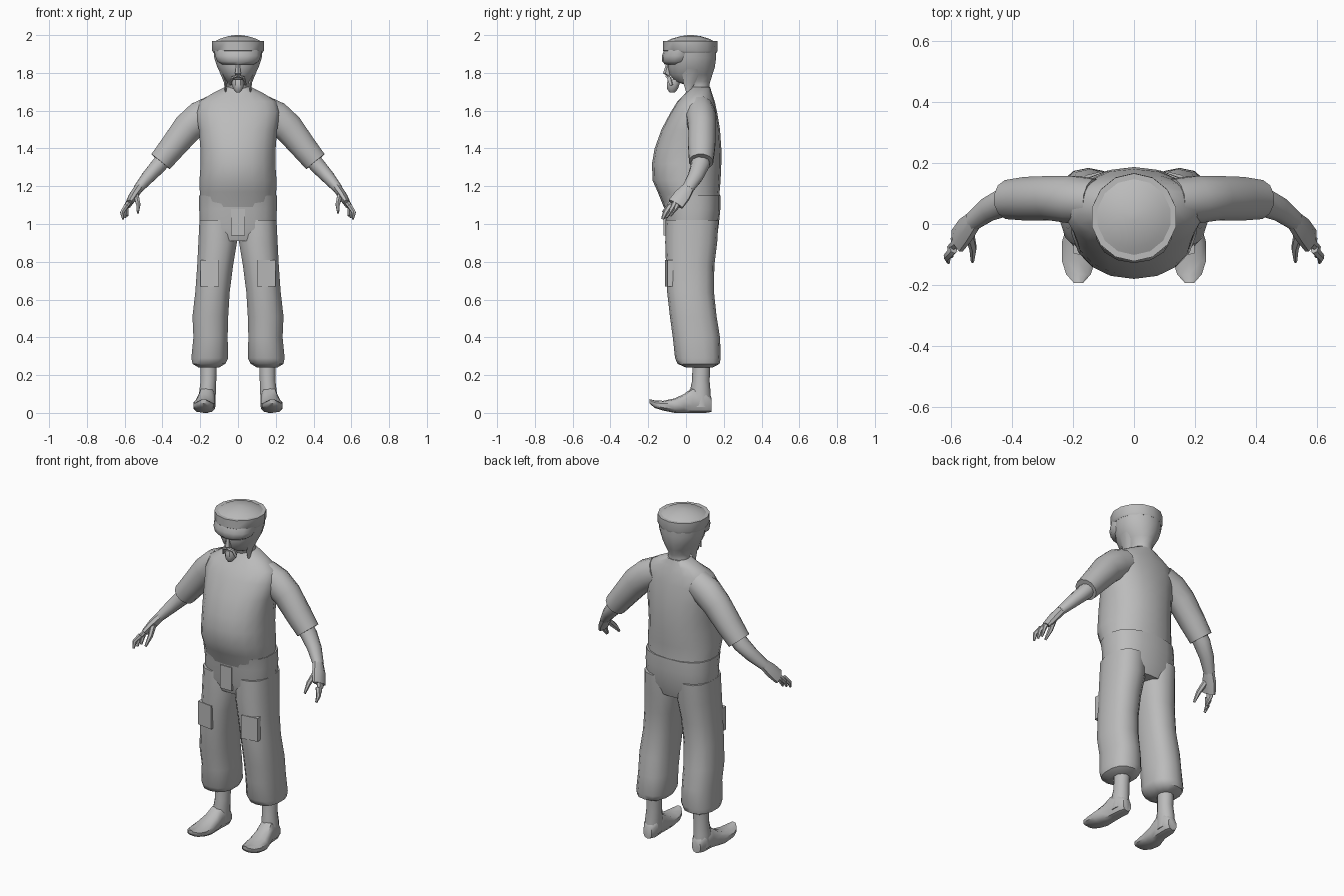
import bpy, bmesh, math
from mathutils import Vector

grey = bpy.data.materials.new("plain grey")
grey.diffuse_color = (0.5, 0.5, 0.5, 1)


def finish(name, bm, mirror=False, angle=45):
    bmesh.ops.recalc_face_normals(bm, faces=bm.faces[:])
    me = bpy.data.meshes.new(name)
    bm.to_mesh(me)
    bm.free()
    me.materials.append(grey)
    me.shade_smooth()
    me.set_sharp_from_angle(angle=math.radians(angle))
    ob = bpy.data.objects.new(name, me)
    bpy.context.collection.objects.link(ob)
    if mirror:
        mod = ob.modifiers.new("mirror", 'MIRROR')
        mod.use_mirror_merge = False
    return ob


def loft(name, rings, n=14, p=2.0, mirror=False, angle=45):
    """Skin superelliptic rings given as (centre, u radius vector, v radius vector)."""
    bm = bmesh.new()
    loops = []
    for c, u, v in rings:
        ring = []
        for i in range(n):
            a = 2 * math.pi * (i + 0.5) / n
            ca, sa = math.cos(a), math.sin(a)
            ca = math.copysign(abs(ca) ** (2 / p), ca)
            sa = math.copysign(abs(sa) ** (2 / p), sa)
            ring.append(bm.verts.new(Vector(c) + Vector(u) * ca + Vector(v) * sa))
        loops.append(ring)
    for a, b in zip(loops, loops[1:]):
        for i in range(n):
            j = (i + 1) % n
            bm.faces.new((a[i], a[j], b[j], b[i]))
    bm.faces.new(loops[0])
    bm.faces.new(loops[-1])
    return finish(name, bm, mirror, angle)


def stack(name, rows, **kw):
    """Upright loft from rows of (z, x0, x1, y0, y1)."""
    return loft(name, [(((x0 + x1) / 2, (y0 + y1) / 2, z), ((x1 - x0) / 2, 0, 0),
                        (0, (y1 - y0) / 2, 0)) for z, x0, x1, y0, y1 in rows], **kw)


def body(name, rows, **kw):
    """Symmetric upright loft from rows of (z, half width, y0, y1)."""
    return stack(name, [(z, -w, w, y0, y1) for z, w, y0, y1 in rows], **kw)


def limb(name, rows, **kw):
    """Loft along a path from rows of (x, y, z, radius, depth radius)."""
    pts = [Vector(r[:3]) for r in rows]
    rings = []
    for i, r in enumerate(rows):
        t = (pts[min(i + 1, len(pts) - 1)] - pts[max(i - 1, 0)]).normalized()
        side = Vector((-t.z, 0, t.x)).normalized()
        rings.append((pts[i], side * r[3], t.cross(side) * r[4]))
    return loft(name, rings, mirror=True, **kw)


def plate(name, lo, hi, mirror=False, skew=0.0):
    bm = bmesh.new()
    bmesh.ops.create_cube(bm, size=1)
    for v in bm.verts:
        x, y, z = [l + (h - l) * (c + 0.5) for l, h, c in zip(lo, hi, v.co)]
        v.co = (x, y + skew * (x - lo[0]), z)
    return finish(name, bm, mirror, 30)


# Shirt with round belly
body("shirt", [
    (1.09, .203, -.118, .182), (1.17, .205, -.15, .178), (1.23, .207, -.177, .183),
    (1.32, .20, -.18, .187), (1.40, .202, -.166, .187), (1.50, .21, -.13, .18),
    (1.59, .225, -.082, .165), (1.65, .205, -.045, .152), (1.69, .14, -.005, .138),
    (1.725, .07, .015, .128)], n=18, p=2.25)

# Sleeves
limb("sleeve", [
    (.13, .075, 1.60, .085, .075), (.20, .08, 1.565, .088, .08), (.265, .085, 1.51, .083, .075),
    (.345, .083, 1.41, .072, .074), (.41, .08, 1.33, .065, .066)], n=12)

# Forearms
limb("forearm", [
    (.37, .08, 1.37, .045, .05), (.42, .075, 1.31, .044, .05), (.475, .05, 1.25, .037, .042),
    (.53, .008, 1.185, .026, .033)], n=10)

# Hands: palm, fingers and thumb
limb("palm", [
    (.522, .015, 1.195, .026, .032), (.553, -.02, 1.15, .025, .045),
    (.58, -.055, 1.105, .018, .046)], n=8)
for k, name in enumerate(["first_finger", "middle_finger", "last_finger"]):
    s = (k - 1) * .028
    limb(name, [
        (.578 - s * .5, -.055 + s, 1.115 + s * .7, .014, .016),
        (.602 - s * .4, -.08 + s, 1.075 + s * .5, .012, .014),
        (.597 - s * .4, -.105 + s * .7, 1.035 + s * .3, .006, .008)], n=6)
limb("thumb", [
    (.54, -.03, 1.155, .016, .02), (.528, -.08, 1.105, .013, .016),
    (.53, -.122, 1.06, .006, .008)], n=6)

# Trousers: seat and legs
body("trouser_seat", [
    (.91, .19, -.09, .15), (.98, .205, -.112, .172), (1.08, .208, -.114, .182),
    (1.15, .208, -.13, .182)], n=18, p=2.5)
stack("trouser_leg", [
    (1.02, .01, .206, -.108, .172), (.90, .004, .212, -.11, .165), (.78, .024, .218, -.106, .15),
    (.64, .042, .228, -.10, .148), (.51, .05, .243, -.085, .162), (.40, .053, .238, -.07, .18),
    (.29, .05, .249, -.058, .184), (.26, .065, .243, -.045, .178),
    (.24, .10, .21, .0, .14)], n=14, p=2.4, mirror=True)

# Trouser details
plate("thigh_pocket", (.10, -.112, .67), (.198, -.06, .81), True, .15)
plate("trouser_fly", (-.038, -.118, .94), (.038, -.10, 1.08))

# Ankles and upturned shoes
stack("ankle", [
    (.28, .11, .20, .035, .13), (.17, .113, .20, .032, .125),
    (.11, .115, .208, .02, .13), (.03, .118, .21, .02, .134)], n=10, mirror=True)
loft("shoe", [((x, y, (z0 + z1) / 2), (w, 0, 0), (0, 0, (z1 - z0) / 2)) for y, x, w, z0, z1 in [
    (.134, .162, .028, .005, .08), (.105, .162, .044, 0, .12), (.035, .166, .046, 0, .135),
    (-.01, .172, .052, 0, .10), (-.06, .179, .06, 0, .077), (-.12, .182, .057, .012, .064),
    (-.165, .182, .042, .026, .066), (-.193, .182, .016, .05, .073)]], n=10, p=2.6, mirror=True)

# Head and neck
body("head", [
    (1.68, .065, .02, .125), (1.735, .06, .0, .125), (1.755, .065, -.06, .13),
    (1.79, .088, -.088, .142), (1.83, .112, -.098, .155), (1.88, .128, -.10, .162),
    (1.93, .132, -.10, .162)], n=16)

# Cap band, low dome and folded front brim
body("cap_band", [
    (1.905, .132, -.105, .162), (1.918, .141, -.122, .167), (1.968, .141, -.122, .166)], n=14)
body("cap_dome", [
    (1.96, .137, -.117, .162), (1.98, .10, -.078, .125), (1.994, .055, -.03, .078),
    (2.0, .015, .01, .038)], n=14)
body("cap_brim", [
    (1.845, .085, -.112, .02), (1.86, .112, -.126, .04), (1.89, .125, -.128, .06),
    (1.92, .128, -.116, .08)], n=14)

# Nose, moustache and chin beard
body("nose", [(1.785, .012, -.10, -.07), (1.797, .018, -.122, -.07),
              (1.85, .010, -.104, -.07)], n=6)
limb("moustache", [(.0, -.098, 1.783, .008, .012), (.03, -.09, 1.775, .008, .012),
                   (.042, -.078, 1.735, .005, .009)], n=6)
body("chin_beard", [(1.695, .010, -.088, -.06), (1.715, .028, -.102, -.04),
                    (1.745, .036, -.104, -.03), (1.765, .03, -.098, -.03)], n=8)
# Hair locks beside the jaw
stack("side_hair", [(1.70, .062, .07, .0, .02), (1.75, .055, .076, -.015, .05),
                    (1.82, .075, .106, -.02, .08)], n=6, mirror=True)
